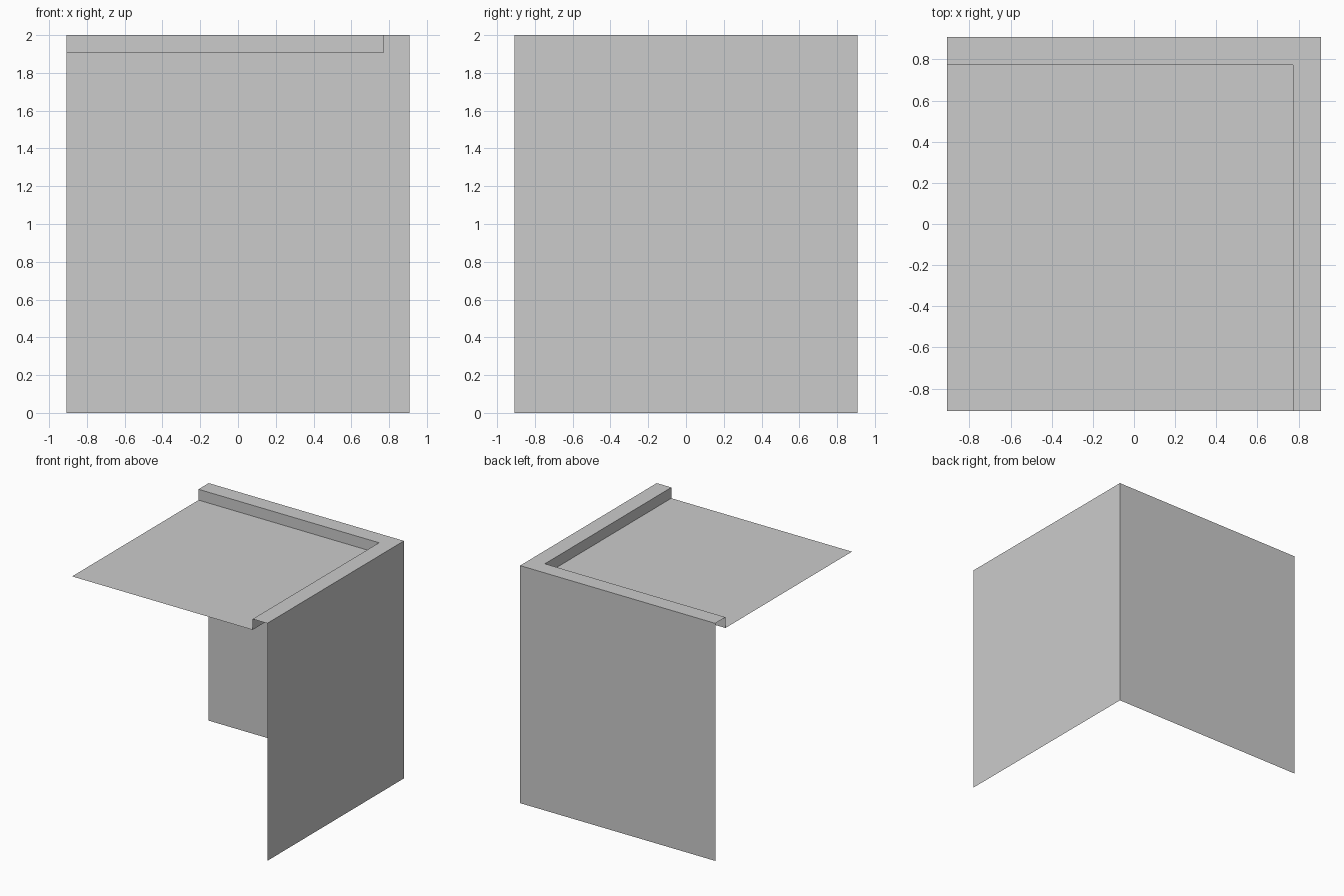
import bpy

cube = bpy.data.objects.get("Cube")
if cube:
    bpy.data.objects.remove(cube, do_unlink=True)

HALF = 0.909      # outer half width
INNER = 0.773     # inner line of the parapet
TOP = 2.0
ROOF = 1.909

grey = bpy.data.materials.new("plain grey")
grey.diffuse_color = (0.6, 0.6, 0.6, 1)
grey.use_nodes = True
grey.node_tree.nodes["Principled BSDF"].inputs["Base Color"].default_value = (0.6, 0.6, 0.6, 1)


def add_sheet(name, verts, faces):
    mesh = bpy.data.meshes.new(name)
    mesh.from_pydata(verts, [], faces)
    mesh.materials.append(grey)
    obj = bpy.data.objects.new(name, mesh)
    bpy.context.scene.collection.objects.link(obj)
    return obj


def corner_strip(name, lower, upper):
    """Sheet running round the corner between two (offset, height) lines."""
    verts = []
    for r, z in (lower, upper):
        verts += [(r, -HALF, z), (r, r, z), (-HALF, r, z)]
    return add_sheet(name, verts, [(0, 1, 4, 3), (1, 2, 5, 4)])


# Outer walls, parapet top and parapet inner face, all open at the ends
corner_strip("corner_walls", (HALF, 0), (HALF, TOP))
corner_strip("parapet_top", (HALF, TOP), (INNER, TOP))
corner_strip("parapet_inner_face", (INNER, TOP), (INNER, ROOF))

# Flat roof, set below the parapet
add_sheet("roof_deck",
          [(-HALF, -HALF, ROOF), (INNER, -HALF, ROOF),
           (INNER, INNER, ROOF), (-HALF, INNER, ROOF)],
          [(0, 1, 2, 3)])
